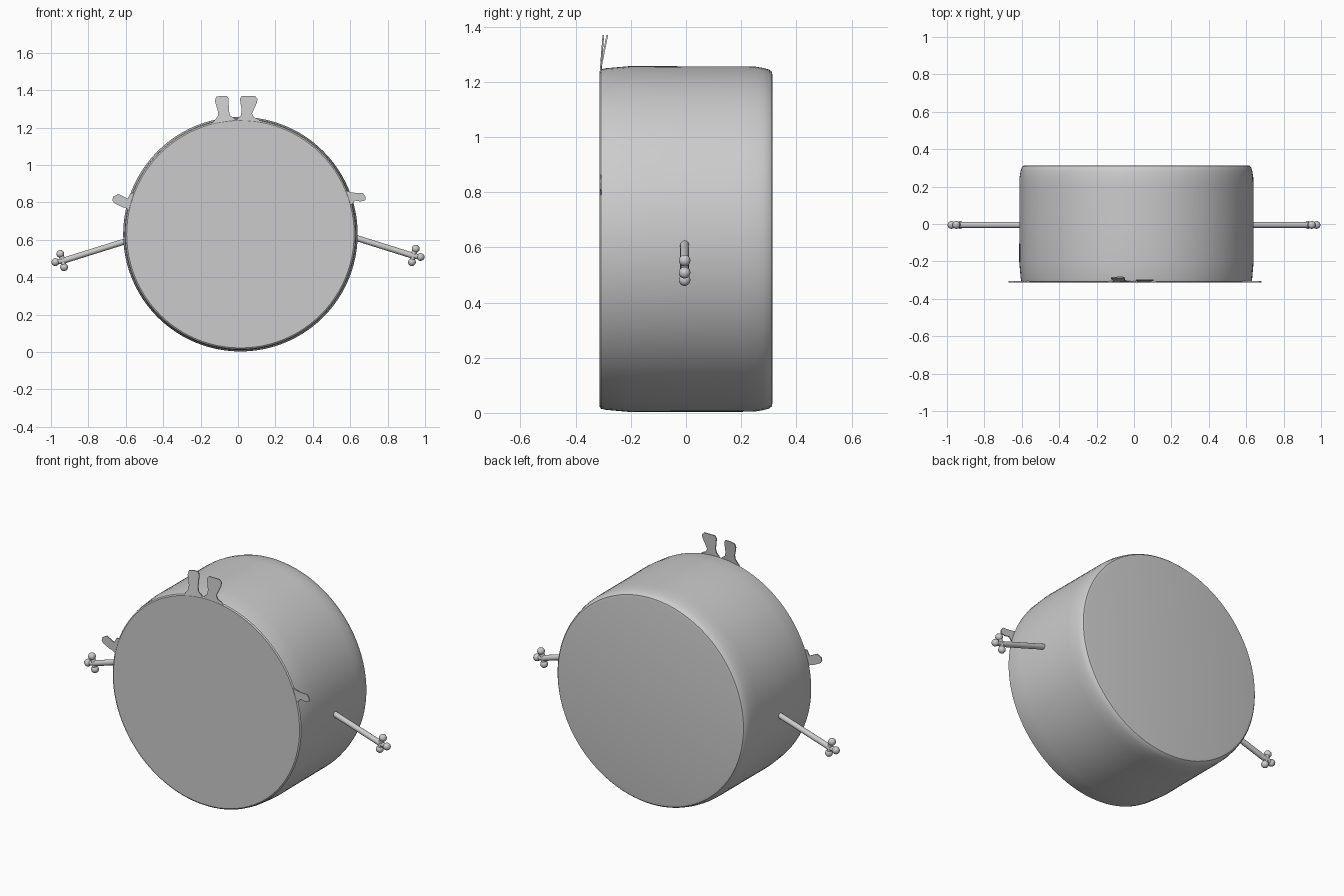
import bpy, bmesh, math
from mathutils import Vector

cube = bpy.data.objects.get("Cube")
if cube:
    bpy.data.objects.remove(cube, do_unlink=True)

grey = bpy.data.materials.new("plain grey")
grey.use_nodes = True
GREY = (0.6, 0.6, 0.6, 1)
grey.diffuse_color = GREY
grey.node_tree.nodes["Principled BSDF"].inputs["Base Color"].default_value = GREY

CX, CZ = 0.013, 0.63


def finish(bm, name, angle=35):
    bmesh.ops.recalc_face_normals(bm, faces=bm.faces)
    mesh = bpy.data.meshes.new(name)
    bm.to_mesh(mesh)
    bm.free()
    obj = bpy.data.objects.new(name, mesh)
    bpy.context.collection.objects.link(obj)
    mesh.materials.append(grey)
    bpy.ops.object.select_all(action="DESELECT")
    obj.select_set(True)
    bpy.context.view_layer.objects.active = obj
    bpy.ops.object.shade_smooth_by_angle(angle=math.radians(angle))
    return obj


def lathe(name, profile, sides=96):
    """Closed drum turned about the y axis from (y, radius) pairs."""
    bm = bmesh.new()
    rings = []
    for y, r in profile:
        rings.append([bm.verts.new((CX + r * math.cos(a), y, CZ + r * math.sin(a)))
                      for a in (math.tau * i / sides for i in range(sides))])
    for low, high in zip(rings, rings[1:]):
        for i in range(sides):
            j = (i + 1) % sides
            bm.faces.new((low[i], low[j], high[j], high[i]))
    bm.faces.new(rings[0])
    bm.faces.new(rings[-1])
    return finish(bm, name)


def plate(name, outline, root, lean=0.0):
    """Thin tab from an (x, z) outline, leaning back above its root height."""
    bm = bmesh.new()
    front = [bm.verts.new((x, -0.312 + lean * max(0, z - root), z)) for x, z in outline]
    back = [bm.verts.new(v.co + Vector((0, 0.006, 0))) for v in front]
    n = len(front)
    bm.faces.new(front)
    bm.faces.new(back[::-1])
    for i in range(n):
        j = (i + 1) % n
        bm.faces.new((front[i], back[i], back[j], front[j]))
    return finish(bm, name)


def rod(name, start, end, radius):
    a, b = Vector(start), Vector(end)
    bm = bmesh.new()
    bmesh.ops.create_cone(bm, cap_ends=True, segments=16, radius1=radius,
                          radius2=radius, depth=(b - a).length)
    turn = (b - a).to_track_quat("Z", "Y")
    for v in bm.verts:
        v.co = turn @ v.co + (a + b) / 2
    return finish(bm, name)


def ball(name, centre, radius):
    bm = bmesh.new()
    bmesh.ops.create_uvsphere(bm, u_segments=16, v_segments=10, radius=radius)
    bmesh.ops.translate(bm, verts=bm.verts, vec=centre)
    return finish(bm, name, 60)


# Drum body with a crisp front rim and a rounded back edge
lathe("drum_body", [(-0.313, 0.608), (-0.308, 0.615), (-0.29, 0.619), (-0.2, 0.627),
                    (0, 0.626), (0.2, 0.626), (0.25, 0.625), (0.28, 0.62),
                    (0.302, 0.614), (0.311, 0.606), (0.314, 0.59)])

# Top tabs with flared roots
plate("right_top_tab", [(-0.14, 1.22), (-0.12, 1.245), (-0.108, 1.262), (-0.107, 1.285),
                        (-0.123, 1.34), (-0.118, 1.364), (-0.09, 1.37), (-0.06, 1.37),
                        (-0.05, 1.355), (-0.049, 1.29), (-0.042, 1.265), (-0.02, 1.25),
                        (0.0, 1.22)], 1.25, 0.2)
plate("left_top_tab", [(-0.01, 1.22), (0.0, 1.252), (0.015, 1.265), (0.02, 1.29),
                       (0.01, 1.355), (0.02, 1.37), (0.09, 1.37), (0.104, 1.355),
                       (0.102, 1.335), (0.075, 1.275), (0.085, 1.255), (0.11, 1.245),
                       (0.13, 1.22)], 1.25, 0.08)

# Side tabs
plate("right_side_tab", [(-0.56, 0.74), (-0.6, 0.77), (-0.62, 0.775), (-0.66, 0.795),
                         (-0.672, 0.81), (-0.668, 0.83), (-0.64, 0.845), (-0.59, 0.82),
                         (-0.575, 0.85), (-0.54, 0.85)], 2)
plate("left_side_tab", [(0.56, 0.87), (0.6, 0.855), (0.635, 0.85), (0.667, 0.85),
                        (0.682, 0.83), (0.68, 0.81), (0.655, 0.805), (0.625, 0.81),
                        (0.61, 0.79), (0.57, 0.79)], 2)

# Rod arms ending in three-knobbed hands
for side, s, dz in (("right", -1, -0.027), ("left", 1, 0)):
    wrist = (s * 0.935, -0.005, 0.515 + dz)
    rod(side + "_arm", (s * 0.58, -0.005, 0.626 + dz), wrist, 0.016)
    knobs = [(0.976, 0.508), (0.95, 0.552), (0.93, 0.481)]
    for word, (x, z) in zip(("middle", "upper", "lower"), knobs):
        tip = (s * x, -0.005, z + dz)
        rod(f"{side}_{word}_finger", wrist, tip, 0.014)
        ball(f"{side}_{word}_knob", tip, 0.021)
